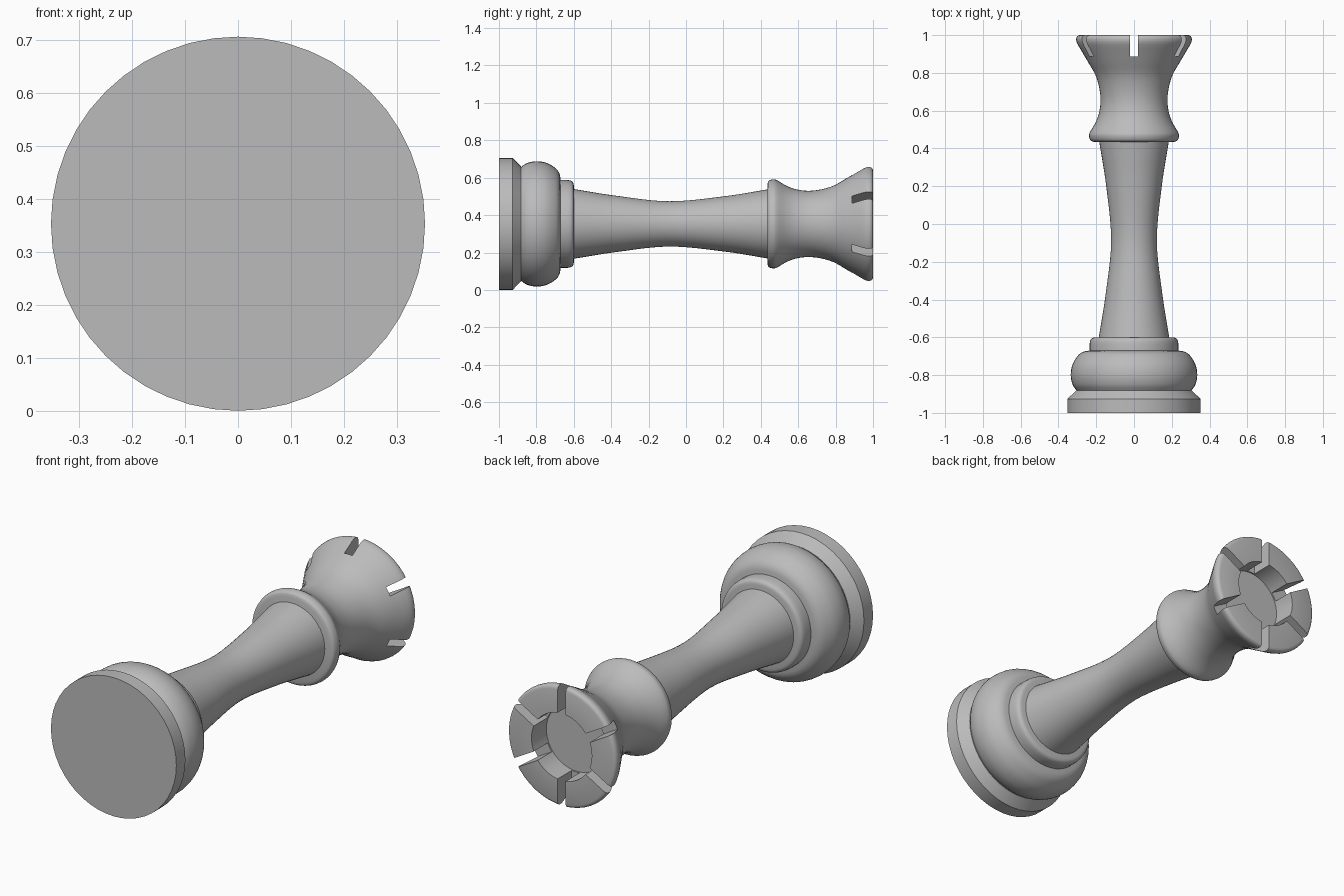
import bpy, bmesh
from math import pi, radians, sin, cos
from mathutils import Matrix, Vector

cube = bpy.data.objects.get("Cube")
if cube:
    bpy.data.objects.remove(cube, do_unlink=True)

SEGMENTS = 48
AXIS_Z = 0.353

grey = bpy.data.materials.new("stone grey")
grey.use_nodes = True
grey.diffuse_color = (0.5, 0.5, 0.5, 1)
grey.node_tree.nodes["Principled BSDF"].inputs["Base Color"].default_value = (0.5, 0.5, 0.5, 1)


def curve(points, steps=5):
    """Smooth Catmull-Rom path through (radius, y) points."""
    p = [Vector(q) for q in points]
    p = [2 * p[0] - p[1]] + p + [2 * p[-1] - p[-2]]
    out = []
    for a, b, c, d in zip(p, p[1:], p[2:], p[3:]):
        for i in range(steps):
            t = i / steps
            out.append(0.5 * (2 * b + (c - a) * t + (2 * a - 5 * b + 4 * c - d) * t ** 2
                              + (3 * b - a - 3 * c + d) * t ** 3))
    return [tuple(v) for v in out] + [tuple(points[-1])]


def finish(name, bm):
    bmesh.ops.recalc_face_normals(bm, faces=bm.faces)
    mesh = bpy.data.meshes.new(name)
    bm.to_mesh(mesh)
    bm.free()
    mesh.materials.append(grey)
    obj = bpy.data.objects.new(name, mesh)
    bpy.context.collection.objects.link(obj)
    return obj


def lathe(name, profile):
    """Closed solid turned around the lying axis; both ends are capped."""
    bm = bmesh.new()
    rings = []
    for r, y in profile:
        rings.append([bm.verts.new((r * cos(a), y, AXIS_Z + r * sin(a)))
                      for a in (2 * pi * i / SEGMENTS for i in range(SEGMENTS))])
    for low, high in zip(rings, rings[1:]):
        for i in range(SEGMENTS):
            j = (i + 1) % SEGMENTS
            bm.faces.new((low[i], low[j], high[j], high[i]))
    bm.faces.new(rings[0])
    bm.faces.new(rings[-1])
    return finish(name, bm)


def smooth(obj):
    bpy.ops.object.select_all(action='DESELECT')
    obj.select_set(True)
    bpy.context.view_layer.objects.active = obj
    bpy.ops.object.shade_smooth_by_angle(angle=radians(30))


# Foot, bulge and lower collar
foot = lathe("foot", [(0.353, -1), (0.353, -0.927), (0.307, -0.882)])
bulge = lathe("bulge", curve([(0.303, -0.884), (0.325, -0.85), (0.335, -0.8), (0.326, -0.745),
                              (0.298, -0.698), (0.27, -0.677), (0.235, -0.67)]))
lower_collar = lathe("lower_collar", [(0.235, -0.672)] + curve(
    [(0.235, -0.635), (0.231, -0.615), (0.222, -0.604), (0.208, -0.6)], 3))

# Waisted shaft
shaft = lathe("shaft", curve([(0.187, -0.605), (0.15, -0.37), (0.121, -0.09),
                              (0.147, 0.2), (0.185, 0.44)], 6))

# Flared head with a hollow top
head = lathe("head", curve([(0.212, 0.435), (0.23, 0.442), (0.238, 0.465), (0.233, 0.487),
                            (0.205, 0.535), (0.186, 0.585), (0.177, 0.65), (0.184, 0.72),
                            (0.205, 0.79), (0.245, 0.86), (0.298, 0.95)], 4)
             + curve([(0.305, 0.966), (0.306, 0.982), (0.3, 0.995), (0.288, 1)], 3)
             + [(0.17, 1), (0.17, 0.88)])

# Three bars cut six slots through the rim
for k in range(3):
    bm = bmesh.new()
    place = (Matrix.Translation((0, 1.0, AXIS_Z)) @ Matrix.Rotation(radians(30 + 60 * k), 4, 'Y')
             @ Matrix.Diagonal((0.8, 0.226, 0.045, 1)))
    bmesh.ops.create_cube(bm, size=1, matrix=place)
    cutter = finish("slot_cutter", bm)
    cutter.hide_render = True
    mod = head.modifiers.new("slots", 'BOOLEAN')
    mod.operation = 'DIFFERENCE'
    mod.solver = 'EXACT'
    mod.object = cutter
    bpy.context.view_layer.objects.active = head
    bpy.ops.object.modifier_apply(modifier=mod.name)
    bpy.data.objects.remove(cutter, do_unlink=True)

for part in (foot, bulge, lower_collar, shaft, head):
    smooth(part)
